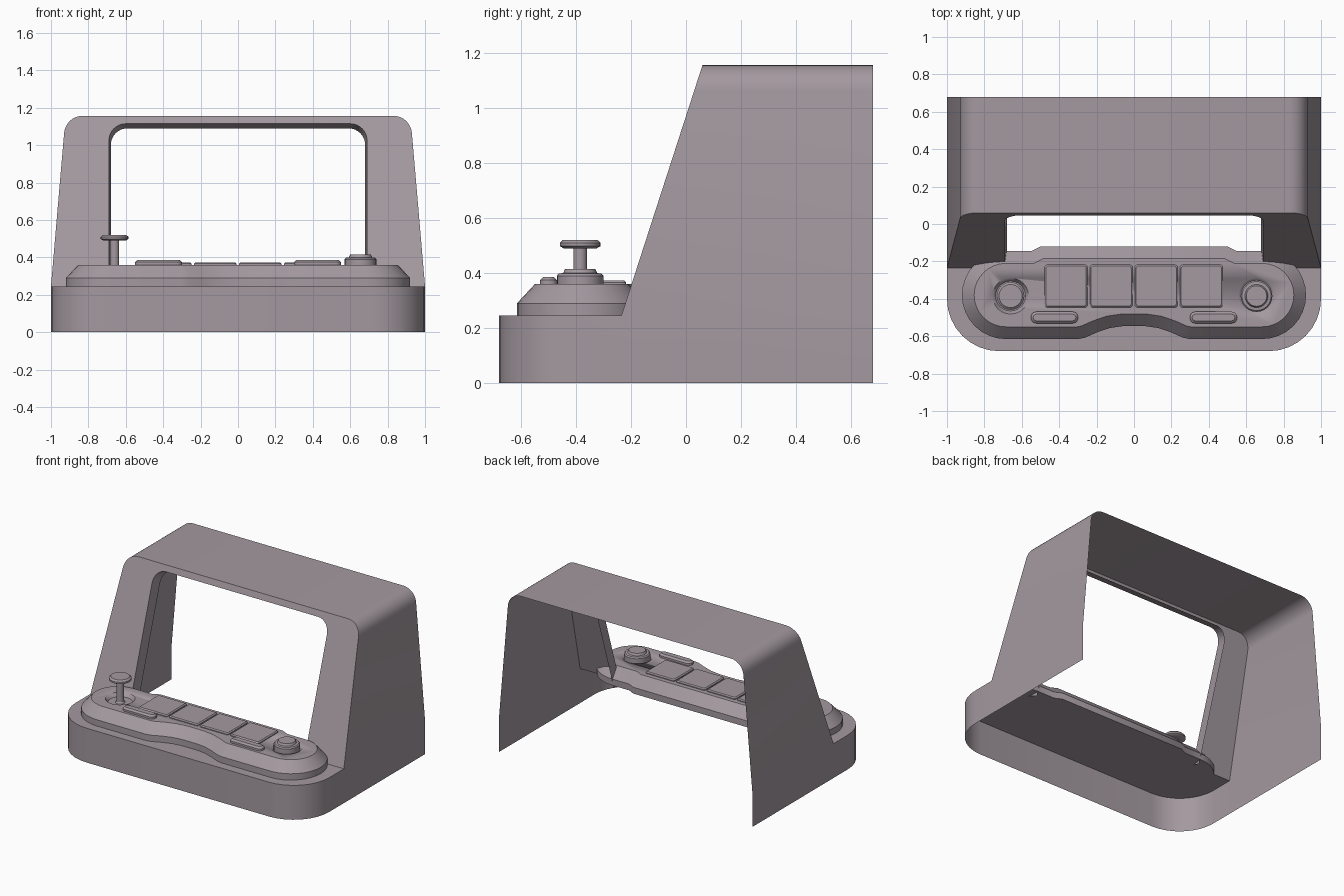
import bpy, bmesh, math
from mathutils import Vector

cube = bpy.data.objects.get("Cube")
if cube:
    bpy.data.objects.remove(cube, do_unlink=True)

grey = bpy.data.materials.new("warm_grey")
COLOUR = (0.37, 0.32, 0.35, 1)
grey.use_nodes = True
grey.diffuse_color = COLOUR
grey.node_tree.nodes["Principled BSDF"].inputs["Base Color"].default_value = COLOUR


def finish(name, bm, angle=30):
    bmesh.ops.remove_doubles(bm, verts=bm.verts, dist=0.0005)
    bmesh.ops.recalc_face_normals(bm, faces=bm.faces)
    mesh = bpy.data.meshes.new(name)
    bm.to_mesh(mesh)
    bm.free()
    mesh.materials.append(grey)
    obj = bpy.data.objects.new(name, mesh)
    bpy.context.collection.objects.link(obj)
    for other in bpy.context.selected_objects:
        other.select_set(False)
    obj.select_set(True)
    bpy.context.view_layer.objects.active = obj
    bpy.ops.object.shade_smooth_by_angle(angle=math.radians(angle))
    return obj


def strip(bm, a, b, closed=False):
    """Bridge two equal rows of points with quads."""
    va, vb = [bm.verts.new(p) for p in a], [bm.verts.new(p) for p in b]
    n = len(a)
    for i in range(n if closed else n - 1):
        j = (i + 1) % n
        bm.faces.new((va[i], va[j], vb[j], vb[i]))


def arc(cx, cy, r, start, end, n):
    angles = [math.radians(start + (end - start) * i / n) for i in range(n + 1)]
    return [(cx + r * math.cos(t), cy + r * math.sin(t)) for t in angles]


def mirrored(half):
    """Add the reflected points of a half outline that ends near x = 0."""
    return half + [(-x, y) for x, y in reversed(half)]


def offset(loop, d):
    """Shift a counter-clockwise loop inwards by d."""
    out = []
    for i, p in enumerate(loop):
        a, b, c = Vector(loop[i - 1]), Vector(p), Vector(loop[(i + 1) % len(loop)])
        e, f = (b - a).normalized(), (c - b).normalized()
        n1, n2 = Vector((-e.y, e.x)), Vector((-f.y, f.x))
        out.append(tuple(b + (n1 + n2) * d / (1 + n1.dot(n2))))
    return out


def at(points, z):
    return [(x, y, z) for x, y in points]


# Housing: open-backed hood, framed window and rounded front skirt
LEDGE, FRONT, BACK, PANEL, TOP = 0.245, -0.68, 0.68, -0.235, 1.157
SLOPE = (0.06 - PANEL) / (TOP - LEDGE)


def on_panel(points):
    return [(x, PANEL + (z - LEDGE) * SLOPE, z) for x, z in points]


outer = mirrored([(1, LEDGE)] + arc(0.83, TOP - 0.1, 0.1, 5, 90, 8))
inner = mirrored([(0.69, LEDGE)] + arc(0.6, 1.025, 0.09, 0, 90, 8))
bm = bmesh.new()
rim = on_panel(outer)
strip(bm, rim, [(x, BACK, z) for x, y, z in rim])
window = on_panel(inner)
strip(bm, rim, window)
strip(bm, window, [(x * 0.986, y + 0.076, z - 0.025) for x, y, z in window])
corner = mirrored([(1, PANEL)] + arc(0.72, FRONT + 0.28, 0.28, 0, -90, 8))
skirt = [(1, BACK)] + corner + [(-1, BACK)]
strip(bm, at(skirt, 0), at(skirt, LEDGE))
bm.faces.new([bm.verts.new(p) for p in at(corner, LEDGE)])
finish("housing", bm)

# Control console: chamfered slab with a scooped front edge
half = [(0.06, -0.546), (0.13, -0.556), (0.2, -0.58), (0.26, -0.607), (0.3, -0.615)]
half += arc(0.685, -0.38, 0.235, -90, 90, 16) + [(0.55, -0.145), (0.5, -0.12)]
outline = mirrored(half)
bm = bmesh.new()
inset = offset(outline, 0.065)
strip(bm, at(outline, LEDGE), at(outline, 0.29), True)
strip(bm, at(outline, 0.29), at(inset, 0.36), True)
for ring, z in ((outline, LEDGE), (inset, 0.36)):
    bm.faces.new([bm.verts.new(p) for p in at(ring, z)])
console = finish("console", bm)


def lathe(name, x, y, profile, sides=24):
    """Round part from (radius, height) pairs, capped at both ends."""
    bm = bmesh.new()
    rings = [at(arc(x, y, r, 0, 360, sides)[:-1], z) for r, z in profile]
    for a, b in zip(rings, rings[1:]):
        strip(bm, a, b, True)
    for ring in (rings[0], rings[-1]):
        bm.faces.new([bm.verts.new(p) for p in ring])
    return finish(name, bm)


# Round recesses for the stick and the knob
STICK, KNOB, ROW = -0.66, 0.655, -0.385
for side, x in (("right", STICK), ("left", KNOB)):
    cutter = lathe(side + "_recess_cutter", x, ROW, [(0.08, 0.335), (0.1, 0.365), (0.1, 0.45)])
    cutter.hide_render = True
    cutter.hide_viewport = True
    cut = console.modifiers.new(side + "_recess", "BOOLEAN")
    cut.operation = "DIFFERENCE"
    cut.object = cutter

# Joystick and push knob
lathe("joystick", STICK, ROW, [
    (0.035, 0.33), (0.025, 0.345), (0.025, 0.49), (0.06, 0.49),
    (0.074, 0.498), (0.074, 0.51), (0.062, 0.521)])
lathe("push_knob", KNOB, ROW, [
    (0.085, 0.33), (0.085, 0.39), (0.078, 0.398), (0.062, 0.4), (0.055, 0.415)])


def key(name, x, y, w, d, top, radius, bevel):
    """Rounded key with a chamfered top edge."""
    px, py = w / 2 - radius, d / 2 - radius
    loop = []
    for k, (sx, sy) in enumerate(((1, 1), (-1, 1), (-1, -1), (1, -1))):
        loop += arc(x + sx * px, y + sy * py, radius, 90 * k, 90 * k + 90, 4)
    small = [(x + (a - x) * (1 - 2 * bevel / w), y + (b - y) * (1 - 2 * bevel / d))
             for a, b in loop]
    bm = bmesh.new()
    strip(bm, at(loop, 0.35), at(loop, top - bevel), True)
    strip(bm, at(loop, top - bevel), at(small, top), True)
    bm.faces.new([bm.verts.new(p) for p in at(small, top)])
    finish(name, bm)


# Four square keys and two slim bars
for i in range(4):
    key(f"square_key_{i + 1}", -0.363 + i * 0.241, -0.332, 0.229, 0.229, 0.373, 0.015, 0.007)
for side, s in (("right", -1), ("left", 1)):
    key(side + "_bar_key", s * 0.425, -0.5, 0.252, 0.062, 0.386, 0.028, 0.012)
